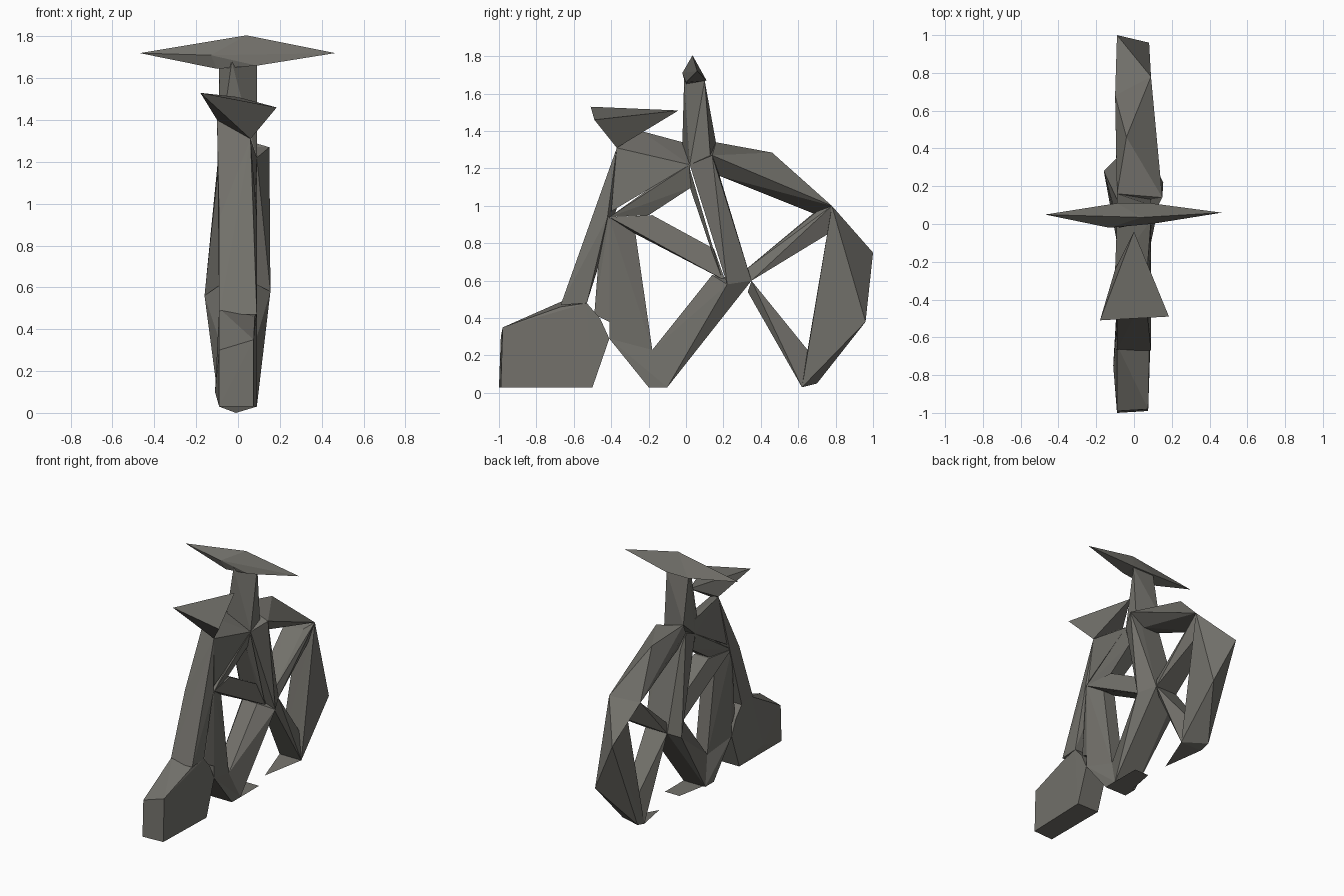
import bpy, bmesh

if "Cube" in bpy.data.objects:
    bpy.data.objects.remove(bpy.data.objects["Cube"])

# dark warm grey for every part
GREY = bpy.data.materials.new("dark_grey")
GREY.diffuse_color = (.17, .165, .147, 1)
GREY.use_nodes = True
GREY.node_tree.nodes["Principled BSDF"].inputs["Base Color"].default_value = GREY.diffuse_color


def mesh_object(name, bm):
    me = bpy.data.meshes.new(name)
    bm.to_mesh(me)
    bm.free()
    me.materials.append(GREY)
    ob = bpy.data.objects.new(name, me)
    bpy.context.collection.objects.link(ob)
    return ob


def solid(name, profile=(), extra=()):
    """Convex faceted part: side profile points (y, z, half width) plus loose xyz points."""
    bm = bmesh.new()
    for y, z, w in profile:
        for x in ({-w, w} if w else {0}):
            bm.verts.new((x, y, z))
    for p in extra:
        bm.verts.new(p)
    res = bmesh.ops.convex_hull(bm, input=bm.verts)
    junk = [g for g in set(res["geom_interior"] + res["geom_unused"])
            if isinstance(g, bmesh.types.BMVert)]
    bmesh.ops.delete(bm, geom=junk, context='VERTS')
    bmesh.ops.recalc_face_normals(bm, faces=bm.faces)
    bmesh.ops.dissolve_limit(bm, angle_limit=.01, verts=bm.verts, edges=bm.edges)
    return mesh_object(name, bm)


def sheet(name, pts):
    bm = bmesh.new()
    bm.faces.new([bm.verts.new(p) for p in pts])
    return mesh_object(name, bm)


W = 0.09  # usual half width
HUB_R, HUB_L = (.155, .22, .58), (-.16, .28, .56)
NECK_R, NECK_L = (.06, -.37, 1.31), (-.1, -.24, 1.4)
TOP_R = (.15, .14, 1.27)
RIM_R, RIM_L, RIM_BACK = (W, .78, 1.0), (-.1, .68, .96), (-W, 1.0, .75)

# blocky front wheel
solid("front_wheel", [(-.53, .48, W), (-.46, .4, W), (-.41, .29, W), (-.5, .03, W)],
      [(-W, -1.0, .03), (.075, -.99, .03), (-W, -.99, .3), (.075, -.98, .35),
       (-W, -.64, .5), (.08, -.67, .46), (-.11, -.75, .1)])

# front column and the thin strut behind it
solid("front_column", [(-.67, .47, W), (-.53, .48, W), (-.42, .94, W)],
      [NECK_R, NECK_L, (-W, -.5, .93)])
solid("front_strut", [(-.41, .94, W), (-.45, .94, .06), (-.49, .42, .06), (-.41, .38, W)])

# head of the frame, split to leave the narrow slot
solid("head_upper", [(.02, 1.22, W), (-.2, 1.15, .07), (-.4, .97, .08)],
      [NECK_R, NECK_L, (-W, .02, 1.33)])
solid("head_lower", [(-.41, .94, W), (-.2, .95, .05), (.03, 1.1, .06), (.02, 1.22, W),
                     (-.2, 1.09, .08)])

# front wedge plate
solid("front_plate", extra=[NECK_R, NECK_L, (-.18, -.51, 1.53),
                            (.185, -.49, 1.46), (0, -.04, 1.51)])

# post and crossbar on top
solid("post", [(.1, 1.67, W), (.02, 1.22, W)],
      [(W, .13, 1.27), (-.03, -.01, 1.68), (-.08, -.02, 1.32), (-W, .16, 1.34)])
solid("crossbar", [(.11, 1.67, W)],
      [(-.1, 0, 1.645), (W, .0, 1.66), (-.47, .05, 1.72), (.465, .06, 1.72),
       (.04, .035, 1.805), (-.13, -.02, 1.71)])

# upright tube down to the hub, and the stay beside it
solid("upright_tube", [(.02, 1.22, W), (.13, 1.27, W), (.18, 1.16, .08),
                       (.22, .58, W), (.35, .6, W)], [TOP_R, HUB_R, HUB_L])
solid("upright_stay", [(.02, 1.2, W), (.05, 1.1, W), (.02, 1.1, .05),
                       (.15, .72, .06), (.19, .62, W)])

# upper rear beam
solid("rear_top_beam", [(.13, 1.27, W), (.18, 1.16, .06)],
      [TOP_R, (-W, .16, 1.34), (-.04, .46, 1.285), RIM_R, RIM_L])

# spokes running out from the hub
spokes = {
    "spoke_rear_up": ([(.32, .66, .07), (.35, .6, W), (.7, .97, .05), (.76, .85, .05)],
                      [RIM_R, RIM_L]),
    "spoke_rear_down": ([(.35, .6, W), (.65, .23, .05), (.62, .03, W), (.33, .54, .05)], []),
    "spoke_front_up": ([(.15, .77, .06), (.21, .6, W), (.14, .64, .05), (-.27, .85, .05),
                        (-.18, .95, .06), (-.41, .94, W)], []),
    "spoke_front_down": ([(.14, .63, .06), (.35, .6, W), (-.1, .03, W), (-.18, .23, .05)],
                         [HUB_R, HUB_L]),
}
for name, (prof, extra) in spokes.items():
    solid(name, prof, extra)

# rear rim: corners alternate between the two sides
solid("rear_rim", [(.76, .85, .05), (.65, .23, .05), (.62, .03, W)],
      [RIM_R, (.08, .96, .38), RIM_BACK, (-W, .7, .05)])
solid("rear_rim_corner", [(.76, .85, .05)], [RIM_R, RIM_L, RIM_BACK])

# middle rim and its foot
solid("middle_rim", [(-.41, .94, W), (-.27, .85, .05), (-.18, .23, .05), (-.41, .29, W)])
solid("middle_rim_foot", [(-.41, .29, W), (-.2, .03, W), (-.1, .03, W), (-.18, .23, .05)])

# thin ground flaps
sheet("front_flap", [(-W, -.2, .03), (W, -.1, .03), (.09, .12, .03), (-.03, .12, .03)])
sheet("rear_flap", [(W, .62, .03), (-W, .62, .03), (-.01, .33, 0)])
